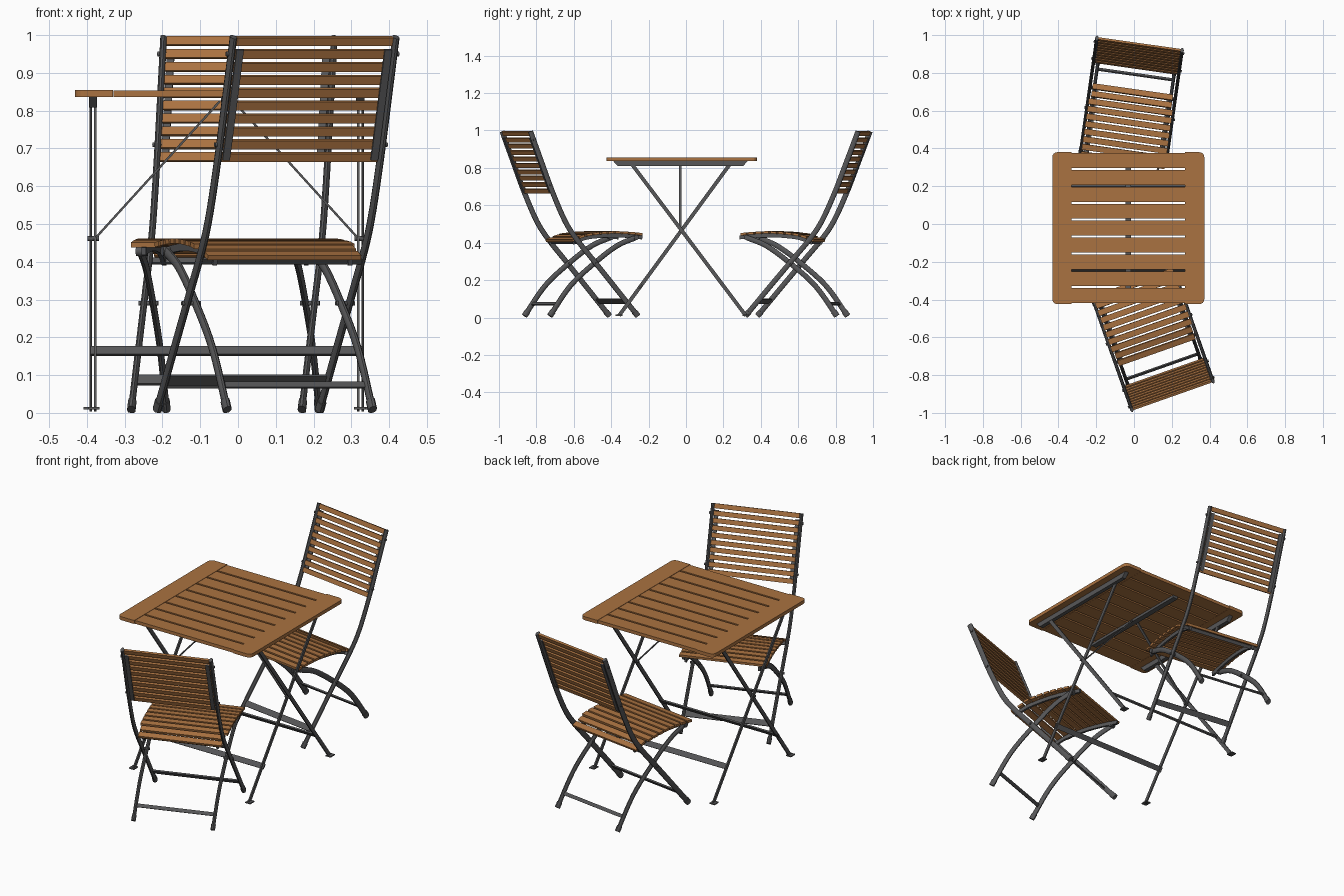
import bpy, bmesh, math
from mathutils import Vector, Matrix

if "Cube" in bpy.data.objects:
    bpy.data.objects.remove(bpy.data.objects["Cube"])


def material(name, col):
    m = bpy.data.materials.new(name)
    m.diffuse_color = (*col, 1)
    m.use_nodes = True
    m.node_tree.nodes["Principled BSDF"].inputs["Base Color"].default_value = m.diffuse_color
    return m


WOOD = material("warm_wood", (0.40, 0.168, 0.052))
METAL = material("dark_grey_metal", (0.095, 0.095, 0.098))
WORLD = Matrix.Identity(4)


def finish(name, bm, mat, M, smooth=False):
    bmesh.ops.recalc_face_normals(bm, faces=bm.faces[:])
    me = bpy.data.meshes.new(name)
    bm.to_mesh(me)
    bm.free()
    me.materials.append(mat)
    ob = bpy.data.objects.new(name, me)
    bpy.context.collection.objects.link(ob)
    ob.matrix_world = M
    if smooth:
        bpy.context.view_layer.objects.active = ob
        ob.select_set(True)
        bpy.ops.object.shade_smooth_by_angle(angle=math.radians(40))
        ob.select_set(False)
    return ob


def sweep(name, pts, side, w, h, mat, M=WORLD, n=4):
    """Run a section along a path: w along 'side', h across it; n=4 is a rectangle."""
    pts = [Vector(p) for p in pts]
    side = Vector(side).normalized()
    if n == 4:
        sec = [(-w / 2, -h / 2), (w / 2, -h / 2), (w / 2, h / 2), (-w / 2, h / 2)]
    else:
        sec = [(w / 2 * math.cos(2 * math.pi * i / n), h / 2 * math.sin(2 * math.pi * i / n)) for i in range(n)]
    bm = bmesh.new()
    rings = []
    for i, p in enumerate(pts):
        t = pts[min(i + 1, len(pts) - 1)] - pts[max(i - 1, 0)]
        nrm = t.cross(side).normalized()
        ring = []
        for a, b in sec:
            v = p + side * a + nrm * b
            v.z = max(v.z, 0)
            ring.append(bm.verts.new(v))
        rings.append(ring)
    for r0, r1 in zip(rings, rings[1:]):
        for i in range(n):
            j = (i + 1) % n
            bm.faces.new((r0[i], r0[j], r1[j], r1[i]))
    bm.faces.new(rings[0])
    bm.faces.new(rings[-1])
    return finish(name, bm, mat, M, n > 4)


def curve(pts, steps=5):
    """Smooth (depth, height) points into a denser path."""
    P = [Vector(p) for p in pts]
    P = [2 * P[0] - P[1]] + P + [2 * P[-1] - P[-2]]
    out = []
    for a, b, c, d in zip(P, P[1:], P[2:], P[3:]):
        for k in range(steps):
            t = k / steps
            out.append(0.5 * (2 * b + (c - a) * t + (2 * a - 5 * b + 4 * c - d) * t * t
                              + (3 * b - a - 3 * c + d) * t ** 3))
    return out + [P[-2]]


def lerp(table, x, ix=0, iz=1):
    for p, q in zip(table, table[1:]):
        if min(p[ix], q[ix]) <= x <= max(p[ix], q[ix]):
            return p[iz] + (q[iz] - p[iz]) * (x - p[ix]) / (q[ix] - p[ix])
    return table[-1][iz]


# Chair side profiles: depth forward from the top of the back, and height
LONG_LEG = curve([(0, 0.995), (0.063, 0.83), (0.125, 0.67), (0.196, 0.515), (0.26, 0.42),
                  (0.36, 0.302), (0.45, 0.196), (0.608, 0.008)])
SHORT_LEG = curve([(0.607, 0.428), (0.5, 0.384), (0.375, 0.294), (0.235, 0.17), (0.118, 0.008)])
SEAT = curve([(0.235, 0.408), (0.32, 0.440), (0.40, 0.451), (0.48, 0.455), (0.56, 0.452), (0.645, 0.444)])


def chair(tag, loc, angle):
    M = Matrix.Translation(loc) @ Matrix.Rotation(math.radians(angle), 4, 'Z')
    X = (1, 0, 0)
    for sname, s in (("left", -1), ("right", 1)):
        pre = f"{tag}_{sname}_"
        for part, path, l in (("long_leg", LONG_LEG, 0.228), ("short_leg", SHORT_LEG, 0.204)):
            pts = [(s * l, p.x, p.y) for p in path]
            sweep(pre + part, pts, X, 0.018, 0.029, METAL, M, 10)
            # foot cap
            a, b = Vector(pts[-1]), Vector(pts[-2])
            sweep(pre + part + "_foot", [a, a + (b - a).normalized() * 0.03], X, 0.023, 0.034, METAL, M, 10)
        # strip behind the back slats
        strip = [(s * 0.208, p.x - 0.008, p.y) for p in LONG_LEG if 0.65 < p.y < 0.99]
        sweep(pre + "back_strip", strip, X, 0.02, 0.007, METAL, M)
        # rail under the seat
        rail = [(s * 0.19, p.x, p.y - 0.016) for p in SEAT if p.x > 0.25]
        sweep(pre + "seat_rail", rail, X, 0.012, 0.02, METAL, M)
        # bolts: back, folding pivot and seat hinge
        for i, (d, z, inner, outer, r) in enumerate(((0.018, 0.95, 0.218, 0.242, 0.013),
                                                     (0.11, 0.71, 0.218, 0.242, 0.013),
                                                     (0.371, 0.29, 0.19, 0.242, 0.013),
                                                     (0.605, 0.428, 0.185, 0.215, 0.027))):
            sweep(f"{pre}bolt_{i}", [(s * inner, d, z), (s * outer, d, z)], (0, 1, 0), r, r, METAL, M, 10)
    # back slats
    for i in range(10):
        z = 0.677 + 0.0341 * i
        d = lerp(LONG_LEG, z, 1, 0)
        sweep(f"{tag}_back_slat_{i}", [(-0.219, d, z), (0.219, d, z)], (0, -0.37, 0.93), 0.024, 0.012, WOOD, M)
    # seat slats follow the curved seat
    for i in range(10):
        d = 0.256 + 0.0405 * i
        z = lerp(SEAT, d)
        l = 0.215 if i < 2 else 0.225
        slope = (0, 0.02, lerp(SEAT, d + 0.01) - lerp(SEAT, d - 0.01))
        sweep(f"{tag}_seat_slat_{i}", [(-l, d, z), (l, d, z)], slope, 0.031, 0.013, WOOD, M)
    # crossbars
    for part, l, d, z, side, w in (("seat_crossbar", 0.225, 0.264, 0.402, (0, -0.65, 0.76), 0.018),
                                   ("front_crossbar", 0.225, 0.54, 0.087, (0, -0.65, 0.76), 0.03),
                                   ("rear_crossbar", 0.204, 0.162, 0.074, (0, 0.58, 0.81), 0.018)):
        sweep(f"{tag}_{part}", [(-l, d, z), (l, d, z)], side, w, 0.008, METAL, M)


chair("front_chair", (0.203, -0.907, 0), 19.4)
chair("rear_chair", (0.029, 0.952, 0), 171.9)

# Table: centred on CX, CY
CX, CY, HALF = -0.03, -0.022, 0.402
for i in range(9):
    y = CY - HALF + (i + 0.5) * 2 * HALF / 9
    sweep(f"table_slat_{i}", [(CX - 0.3, y, 0.845), (CX + 0.3, y, 0.845)], (0, 1, 0), 0.079, 0.018, WOOD)

for name, s in (("left", -1), ("right", 1)):
    # end board with rounded outer corners
    bm = bmesh.new()
    outline = [(0.301, -HALF), (0.301, HALF)]
    for sy in (1, -1):
        arc = [(HALF - 0.025 + 0.025 * math.cos(a), sy * (HALF - 0.025 + 0.025 * math.sin(a)))
               for a in (math.pi / 2 * k / 4 for k in range(5))]
        outline += arc[::-1] if sy > 0 else arc
    f = bm.faces.new([bm.verts.new((CX + s * x, CY + y, 0.836)) for x, y in outline])
    top = bmesh.ops.extrude_face_region(bm, geom=[f])
    bmesh.ops.translate(bm, vec=(0, 0, 0.019), verts=[v for v in top["geom"] if isinstance(v, bmesh.types.BMVert)])
    finish(f"table_{name}_end_board", bm, WOOD, WORLD)

    # rail with sloped ends
    bm = bmesh.new()
    bmesh.ops.create_cube(bm, size=1)
    for v in bm.verts:
        ey = 0.36 if v.co.z > 0 else 0.335
        v.co = (CX + s * 0.354 + v.co.x * 0.022, -0.03 + math.copysign(ey, v.co.y), 0.823 + v.co.z * 0.028)
    finish(f"table_{name}_rail", bm, METAL, WORLD)

    # crossed legs and feet
    for leg, x, y0, y1 in (("outer", 0.36, -0.29, 0.32), ("inner", 0.348, 0.235, -0.358)):
        lx = CX + s * x
        sweep(f"table_{name}_{leg}_leg", [(lx, y0, 0.82), (lx, y1, 0.01)], (1, 0, 0), 0.007, 0.02, METAL)
        sweep(f"table_{name}_{leg}_foot", [(lx + s * 0.004, y1 - 0.018, 0.012), (lx + s * 0.004, y1 + 0.018, 0.012)],
              (1, 0, 0), 0.03, 0.006, METAL)
    # pivot and diagonal strut
    sweep(f"table_{name}_pivot", [(CX + s * 0.338, -0.03, 0.462), (CX + s * 0.368, -0.03, 0.462)],
          (0, 1, 0), 0.014, 0.014, METAL, WORLD, 10)
    sweep(f"table_{name}_strut", [(CX + s * 0.348, -0.03, 0.462), (CX + s * 0.018, -0.03, 0.825)],
          (0, 1, 0), 0.014, 0.006, METAL)

# lower crossbars and the bar under the top
for name, y, tilt in (("rear", 0.203, -0.61), ("front", -0.243, 0.61)):
    sweep(f"table_{name}_crossbar", [(CX - 0.36, y, 0.164), (CX + 0.36, y, 0.164)],
          (0, tilt, 0.81), 0.028, 0.008, METAL)
sweep("table_centre_bar", [(CX, -0.36, 0.829), (CX, 0.30, 0.829)], (1, 0, 0), 0.03, 0.014, METAL)
